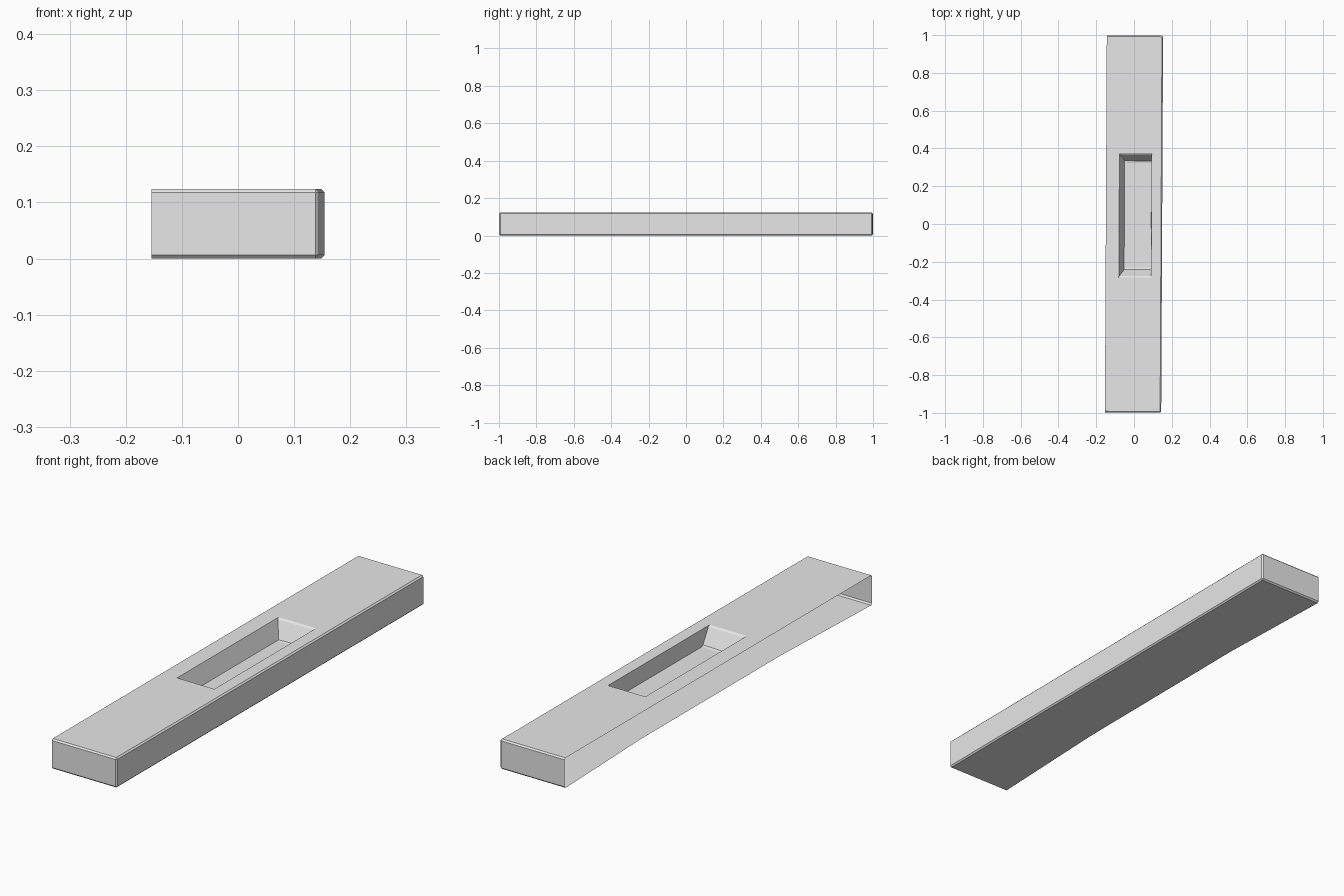
import bpy, bmesh
from mathutils import Matrix, Vector

cube = bpy.data.objects.get("Cube")
if cube:
    bpy.data.objects.remove(cube, do_unlink=True)

HALF_X, HALF_Y, HEIGHT = 0.149, 0.998, 0.124
BEVEL = 0.006
RIM = (-0.079, 0.092, -0.278, 0.37)      # x min, x max, y min, y max
FLOOR = (-0.045, 0.091, -0.236, 0.33)
FLOOR_Z = 0.053

grey = bpy.data.materials.new("plain grey")
grey.use_nodes = True
colour = (0.8, 0.8, 0.8, 1)
grey.diffuse_color = colour
grey.node_tree.nodes["Principled BSDF"].inputs["Base Color"].default_value = colour


def inset_to(bm, face, bounds, z):
    """Inset a rectangular face and move the inner corners to the bounds."""
    bmesh.ops.inset_individual(bm, faces=[face], thickness=0.01)
    middle = face.calc_center_median()
    for v in face.verts:
        right, back = v.co.x > middle.x, v.co.y > middle.y
        v.co = Vector((bounds[1 if right else 0], bounds[3 if back else 2], z))


bm = bmesh.new()

# Thin-walled box, open along one long side
size = Matrix.Diagonal((2 * HALF_X, 2 * HALF_Y, HEIGHT, 1))
bmesh.ops.create_cube(bm, size=1, matrix=Matrix.Translation((0, 0, HEIGHT / 2)) @ size)
open_side = [f for f in bm.faces if f.normal.x < -0.9]
bmesh.ops.delete(bm, geom=open_side, context='FACES_ONLY')
bmesh.ops.bevel(bm, geom=[e for e in bm.edges if not e.is_boundary], offset=BEVEL,
                segments=1, affect='EDGES', clamp_overlap=True)
bm.normal_update()

# Sunken recess with sloping walls in the top
top = max((f for f in bm.faces if f.normal.z > 0.9), key=lambda f: f.calc_area())
inset_to(bm, top, RIM, HEIGHT)
rim_edges = list(top.edges)
inset_to(bm, top, FLOOR, FLOOR_Z)
soft = [e for e in top.edges if min(v.co.x for v in e.verts) < 0]
soft += [e for e in rim_edges if abs(e.verts[0].co.y - e.verts[1].co.y) < 0.01]
bmesh.ops.bevel(bm, geom=soft, offset=BEVEL, segments=1, affect='EDGES', clamp_overlap=True)

# Slight inward bow on the lower lip of the open side
lip = [e for e in bm.edges if e.is_boundary and e.calc_length() > 1
       and all(v.co.z < 0.001 for v in e.verts)]
cut = bmesh.ops.subdivide_edges(bm, edges=lip, cuts=2)
for v in {g for g in cut["geom_inner"] if isinstance(g, bmesh.types.BMVert)}:
    v.co.x += 0.02
    v.co.y = 0.47 if v.co.y > 0 else -0.43

# The body sits turned by a hair
bm.transform(Matrix.Rotation(-0.005, 4, 'Z'))
mesh = bpy.data.meshes.new("recessed_panel")
bm.to_mesh(mesh)
bm.free()
mesh.materials.append(grey)
panel = bpy.data.objects.new("recessed_panel", mesh)
bpy.context.collection.objects.link(panel)
